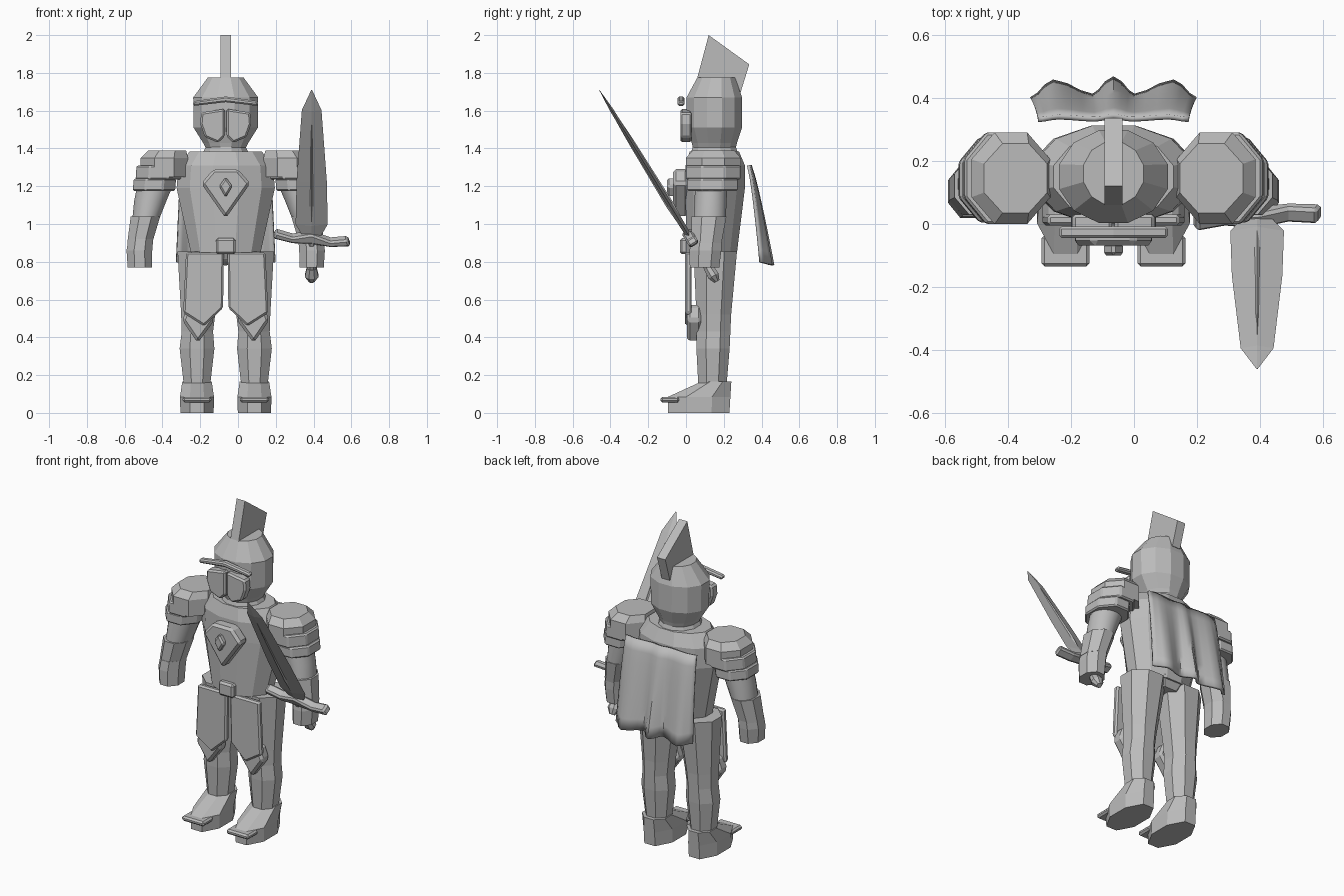
import bpy, bmesh
from math import pi, sin, cos

cube = bpy.data.objects.get("Cube")
if cube:
    bpy.data.objects.remove(cube, do_unlink=True)

MID = -0.065   # x of the body's own centre line

steel = bpy.data.materials.new("plain_grey")
steel.use_nodes = True
steel.diffuse_color = (0.5, 0.5, 0.5, 1)
bsdf = next(n for n in steel.node_tree.nodes if n.type == 'BSDF_PRINCIPLED')
bsdf.inputs["Base Color"].default_value = (0.5, 0.5, 0.5, 1)


def finish(name, bm, mirror=False, bevel=0, smooth=False):
    """Turn a bmesh into an object standing on the body's centre line."""
    bmesh.ops.recalc_face_normals(bm, faces=bm.faces)
    mesh = bpy.data.meshes.new(name)
    bm.to_mesh(mesh)
    bm.free()
    mesh.materials.append(steel)
    ob = bpy.data.objects.new(name, mesh)
    bpy.context.collection.objects.link(ob)
    ob.location.x = MID
    for poly in mesh.polygons:
        poly.use_smooth = smooth and len(poly.vertices) == 4
    if bevel:
        mod = ob.modifiers.new("Bevel", 'BEVEL')
        mod.width, mod.segments = bevel, 1
    if mirror:
        ob.modifiers.new("Mirror", 'MIRROR').use_mirror_merge = False
    return ob


def loft(name, rings, sides=8, turn=0.5, **opts):
    """Skin horizontal rings given as (x, y, z, half width, half depth)."""
    bm = bmesh.new()
    fit = 1 / cos(pi / sides) if turn else 1
    loops = []
    for x, y, z, rx, ry in rings:
        angles = [(i + turn) * 2 * pi / sides for i in range(sides)]
        loops.append([bm.verts.new((x + rx * fit * cos(a), y + ry * fit * sin(a), z))
                      for a in angles])
    for low, high in zip(loops, loops[1:]):
        for i in range(sides):
            j = (i + 1) % sides
            bm.faces.new((low[i], low[j], high[j], high[i]))
    bm.faces.new(loops[0])
    bm.faces.new(loops[-1])
    return finish(name, bm, **opts)


def plate(name, outline, front, back, axis='Y', **opts):
    """Extrude an outline: (x, z) along y, or (y, z) along x."""
    bm = bmesh.new()
    place = (lambda a, b, d: (a, d, b)) if axis == 'Y' else (lambda a, b, d: (d, a, b))
    near = [bm.verts.new(place(a, b, front)) for a, b in outline]
    far = [bm.verts.new(place(a, b, back)) for a, b in outline]
    bm.faces.new(near)
    bm.faces.new(far)
    for i in range(len(near)):
        j = (i + 1) % len(near)
        bm.faces.new((near[i], near[j], far[j], far[i]))
    return finish(name, bm, **opts)


def both(half):
    """Complete a symmetric outline from its right half, top to bottom."""
    return half + [(-x, z) for x, z in reversed(half) if x]


# Torso, hips and neck
loft("torso", [(0, .135, .85, .185, .135), (0, .155, 1.19, .26, .157),
               (0, .155, 1.31, .25, .157), (0, .15, 1.385, .19, .13)], 12)
loft("hips", [(0, .14, .81, .1, .1), (0, .14, .87, .16, .13)])
loft("neck", [(0, .15, 1.36, .13, .13), (0, .15, 1.42, .1, .11)], 12)

# Helmet, visor, brow and crest
loft("helmet", [(0, .15, 1.39, .1, .11), (0, .15, 1.43, .12, .12),
                (0, .15, 1.51, .17, .147), (0, .15, 1.67, .172, .147),
                (0, .16, 1.775, .095, .1)], 12)
plate("visor", [(.004, 1.61), (.13, 1.59), (.135, 1.53), (.11, 1.46), (.04, 1.43), (.004, 1.465)],
      -.03, .03, mirror=True, bevel=.01)
plate("brow", both([(0, 1.675), (.172, 1.65), (.172, 1.625), (0, 1.645)]), -.045, -.008, bevel=.008)
plate("crest", [(.12, 2), (.335, 1.845), (.29, 1.7), (.04, 1.7)], -.028, .028, axis='X')

# Chest emblem and belt buckle
plate("chest_shield", both([(.065, 1.29), (.13, 1.215), (0, 1.03)]), -.068, .01, bevel=.015)
plate("chest_diamond", both([(0, 1.25), (.035, 1.2), (0, 1.14)]), -.1, -.06, bevel=.01)
plate("belt_buckle", both([(.052, .925), (.052, .84)]), -.032, .03, bevel=.012)

# Layered shoulder guards
loft("shoulder_cap", [(-.325, .145, 1.25, .125, .145), (-.325, .145, 1.35, .125, .145),
                      (-.31, .145, 1.39, .1, .11)], mirror=True)
loft("shoulder_middle", [(-.357, .145, 1.235, .12, .145), (-.352, .145, 1.31, .12, .145)],
     mirror=True, bevel=.008)
loft("shoulder_lower", [(-.38, .14, 1.175, .112, .135), (-.375, .14, 1.24, .112, .135)],
     mirror=True, bevel=.008)

# Arms
loft("upper_arm", [(-.425, .125, 1.02, .07, .085), (-.4, .13, 1.12, .085, .085),
                   (-.36, .135, 1.25, .1, .085)], 20, mirror=True, smooth=True)
loft("forearm", [(-.455, .108, .9, .066, .08), (-.425, .122, 1.04, .078, .092)], mirror=True)
loft("hand", [(-.455, .098, .77, .064, .078), (-.457, .103, .86, .068, .084),
              (-.45, .108, .92, .066, .082)], mirror=True)

# Legs and boots
loft("leg", [(-.152, .14, .15, .07, .075), (-.152, .143, .34, .092, .088),
             (-.15, .145, .43, .083, .09), (-.146, .147, .52, .09, .092),
             (-.13, .155, .855, .125, .115)], mirror=True)
loft("boot", [(-.152, .068, 0, .088, .162), (-.152, .07, .085, .09, .165),
              (-.152, .16, .165, .078, .08)], mirror=True)
bpy.data.objects["boot"].name = "boots"
plate("toe_guard", [(-.228, .085), (-.076, .085), (-.076, .055), (-.228, .055)],
      -.135, -.035, mirror=True, bevel=.01)

# Thigh and knee plates
plate("thigh_plate", [(-.21, .85), (-.01, .85), (-.014, .555), (-.115, .46), (-.225, .53)],
      -.005, .03, mirror=True, bevel=.01)
plate("knee_plate", [(-.2, .57), (-.09, .57), (-.06, .49), (-.148, .37), (-.23, .49)],
      .005, .08, mirror=True, bevel=.015)

# Sword, built upright and leaned forward in the left hand
blade = loft("sword_blade", [(0, 0, .01, .05, .014), (0, 0, .08, .085, .016),
                             (0, 0, .35, .08, .014), (0, 0, .79, .052, .01),
                             (0, 0, .915, .002, .001)], 4, 0)
fuller = loft("blade_ridge", [(0, 0, .1, .02, .016), (0, 0, .2, .022, .022),
                              (0, 0, .6, .014, .016), (0, 0, .75, .004, .01)], 4, 0)
grip = loft("sword_grip", [(0, 0, -.22, .024, .024), (0, 0, .02, .024, .024)])
pommel = loft("sword_pommel", [(0, 0, -.275, .015, .015), (0, 0, -.24, .036, .03),
                               (0, 0, -.19, .026, .026)])
bar = [(0, .03), (.1, 0), (.19, .02), (.205, -.02), (.1, -.038), (0, -.03)]
guard = plate("sword_guard", [(x, z - .12 * x) for x, z in both(bar)], -.028, .028, bevel=.01)
for part in (blade, fuller, grip, pommel, guard):
    part.location = (.39, .02, .93)
    part.rotation_euler.x = .551

# Cape: pleats deepen towards the hem
pleats = [(-.26, -.03), (-.19, .025), (-.065, -.02), (0, .035),
          (.065, -.02), (.19, .025), (.26, -.03)]
bm = bmesh.new()
rows = []
for r in range(9):
    t = r / 8
    row = []
    for (x0, d0), (x1, d1) in zip(pleats, pleats[1:]):
        for k in range(3):
            s = k / 3
            ease = s * s * (3 - 2 * s)
            row.append((x0 + (x1 - x0) * s, d0 + (d1 - d0) * ease))
    row.append(pleats[-1])
    rows.append([bm.verts.new((x * (.92 + .08 * t),
                               .335 + .09 * t ** .8 + d * (.15 + .85 * t),
                               1.31 - .52 * t - .25 * d * t)) for x, d in row])
for up, down in zip(rows, rows[1:]):
    for i in range(len(up) - 1):
        bm.faces.new((up[i], up[i + 1], down[i + 1], down[i]))
cape = finish("cape", bm, smooth=True)
thick = cape.modifiers.new("Solidify", 'SOLIDIFY')
thick.thickness, thick.offset = .016, 0

# Keep hard edges crisp on the smooth parts
bpy.ops.object.select_all(action='DESELECT')
for name in ("upper_arm", "cape"):
    ob = bpy.data.objects[name]
    ob.select_set(True)
    bpy.context.view_layer.objects.active = ob
bpy.ops.object.shade_smooth_by_angle(angle=.7)
